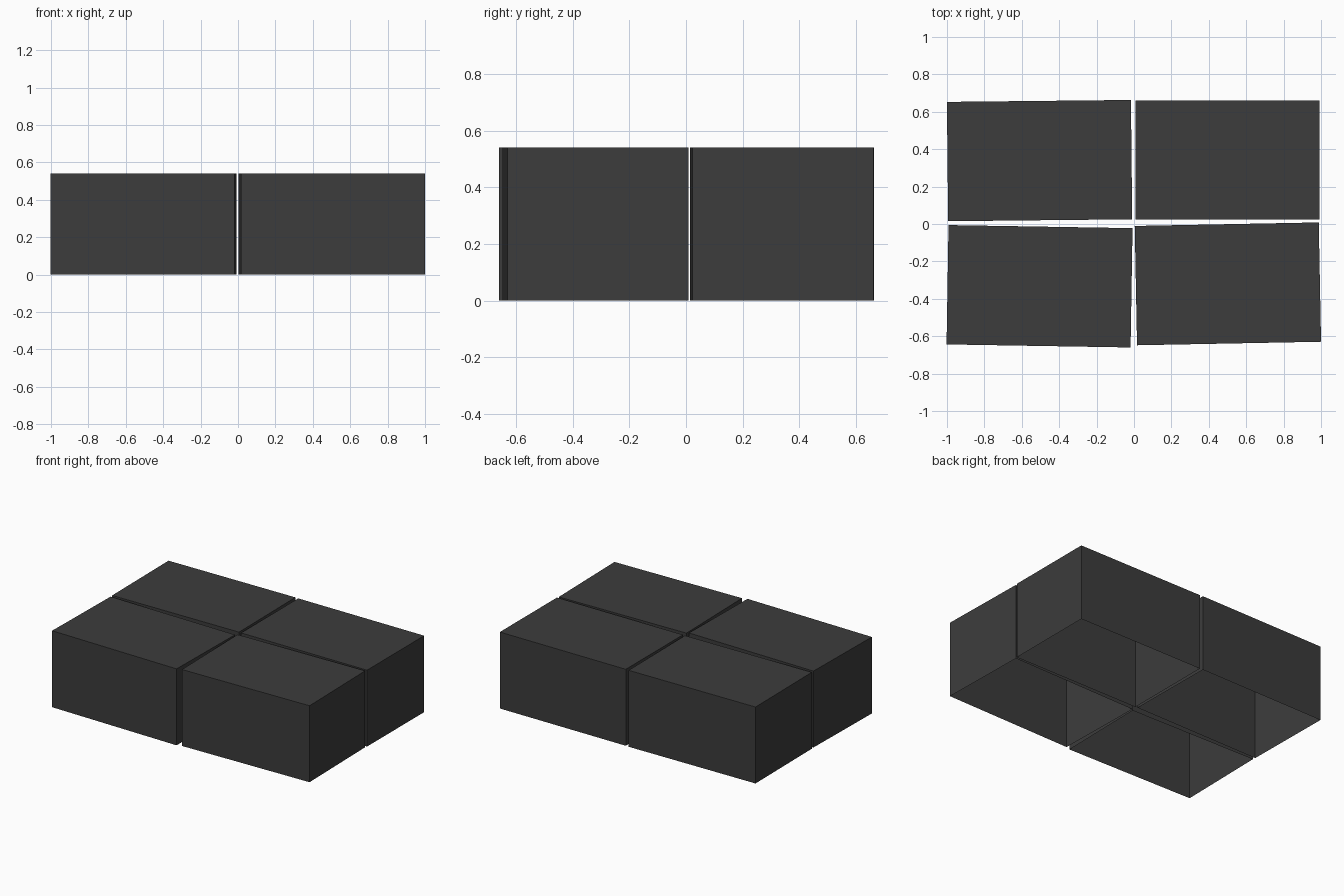
import bpy, bmesh
from math import radians
from mathutils import Matrix

cube = bpy.data.objects.get("Cube")
if cube:
    bpy.data.objects.remove(cube, do_unlink=True)

WIDTH, DEPTH, HEIGHT = 0.984, 0.638, 0.54

# Single dark colour
dark = bpy.data.materials.new("charcoal")
dark.use_nodes = True
colour = (0.045, 0.045, 0.045, 1)
dark.diffuse_color = colour
bsdf = next(n for n in dark.node_tree.nodes if n.type == 'BSDF_PRINCIPLED')
bsdf.inputs["Base Color"].default_value = colour
bsdf.inputs["Roughness"].default_value = 0.8


def open_box(name, x, y, turn):
    """Thin shell box with a closed top and no floor, turned about z."""
    bm = bmesh.new()
    bmesh.ops.create_cube(bm, size=1, matrix=Matrix.Diagonal((WIDTH, DEPTH, HEIGHT, 1)))
    floor = [f for f in bm.faces if f.normal.z < -0.5]
    bmesh.ops.delete(bm, geom=floor, context='FACES_ONLY')
    mesh = bpy.data.meshes.new(name)
    bm.to_mesh(mesh)
    bm.free()
    mesh.materials.append(dark)
    box = bpy.data.objects.new(name, mesh)
    box.location = (x, y, HEIGHT / 2)
    box.rotation_euler.z = radians(turn)
    bpy.context.collection.objects.link(box)


# Four boxes in a slightly uneven two by two block
open_box("back_right_box", -0.505, 0.339, 0.6)
open_box("back_left_box", 0.5, 0.342, 0)
open_box("front_right_box", -0.505, -0.333, -0.95)
open_box("front_left_box", 0.502, -0.32, 1.1)
